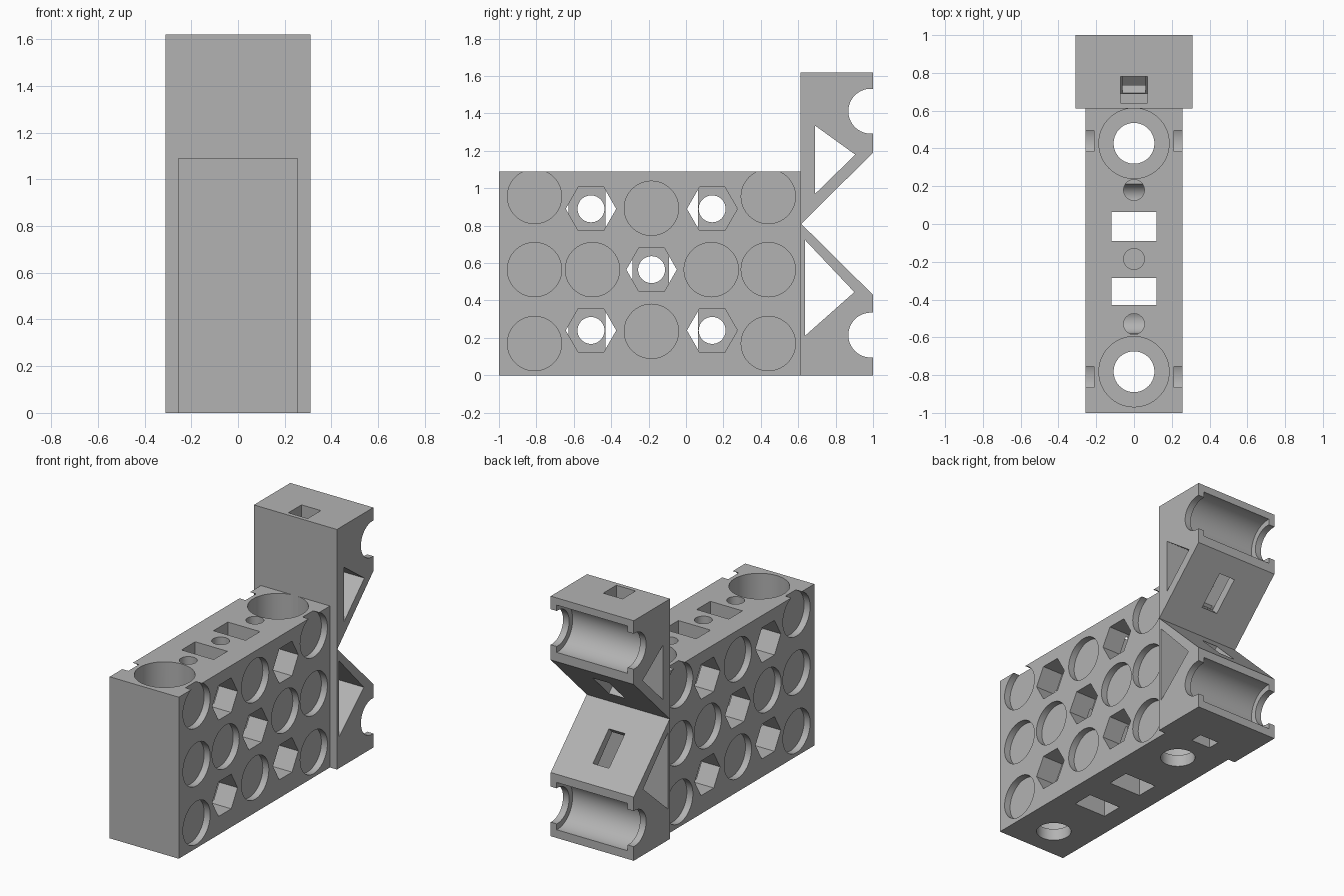
import bpy, bmesh
from math import cos, sin, pi, radians
from mathutils import Vector

old = bpy.data.objects.get("Cube")
if old:
    bpy.data.objects.remove(old)

mat = bpy.data.materials.new("light grey plastic")
mat.use_nodes = True
GREY = (0.45, 0.45, 0.45, 1)
mat.diffuse_color = GREY
mat.node_tree.nodes["Principled BSDF"].inputs["Base Color"].default_value = GREY


def prism(name, points, axis, low, high):
    """Extrude a 2D outline along x (outline in y, z) or z (outline in x, y)."""
    place = (lambda a, b, h: (h, a, b)) if axis == "x" else (lambda a, b, h: (a, b, h))
    bm = bmesh.new()
    base = bm.faces.new([bm.verts.new(place(a, b, low)) for a, b in points])
    moved = bmesh.ops.extrude_face_region(bm, geom=[base])["geom"]
    verts = [v for v in moved if isinstance(v, bmesh.types.BMVert)]
    bmesh.ops.translate(bm, verts=verts, vec=Vector(place(0, 0, high - low)))
    bmesh.ops.recalc_face_normals(bm, faces=bm.faces)
    mesh = bpy.data.meshes.new(name)
    bm.to_mesh(mesh)
    bm.free()
    mesh.materials.append(mat)
    obj = bpy.data.objects.new(name, mesh)
    bpy.context.collection.objects.link(obj)
    return obj


def ring(a, b, r, n=64):
    return [(a + r * cos(2 * pi * i / n), b + r * sin(2 * pi * i / n)) for i in range(n)]


def rect(a0, a1, b0, b1):
    return [(a0, b0), (a1, b0), (a1, b1), (a0, b1)]


def cut(target, points, axis, low, high):
    """Subtract one prism from the target."""
    cutter = prism("cutter", points, axis, low, high)
    cutter.hide_render = True
    mod = target.modifiers.new("cut", "BOOLEAN")
    mod.operation = "DIFFERENCE"
    mod.solver = "EXACT"
    mod.object = cutter
    bpy.context.view_layer.objects.active = target
    bpy.ops.object.modifier_apply(modifier=mod.name)
    bpy.data.objects.remove(cutter)


def smooth(obj):
    bpy.ops.object.select_all(action="DESELECT")
    obj.select_set(True)
    bpy.context.view_layer.objects.active = obj
    bpy.ops.object.shade_smooth_by_angle(angle=radians(30))


# Main body
W, TOP, JOIN = 0.258, 1.09, 0.612
body = prism("main_body", rect(-1, JOIN, 0, TOP), "x", -W, W)

# Round shallow pockets on both sides
pockets = [(y, z) for y in (-0.81, 0.44) for z in (0.17, 0.565, 0.956)]
pockets += [(-0.5, 0.565), (0.135, 0.565), (-0.185, 0.235), (-0.185, 0.893)]
for y, z in pockets:
    for low, high in ((-0.4, -0.213), (0.213, 0.4)):
        cut(body, ring(y, z, 0.145), "x", low, high)

# Hexagonal nut recesses with through holes
nuts = [(y, z) for y in (-0.508, 0.14) for z in (0.24, 0.89)] + [(-0.184, 0.565)]
for y, z in nuts:
    for low, high in ((-0.4, -0.105), (0.105, 0.4)):
        cut(body, ring(y, z, 0.135, 6), "x", low, high)
    cut(body, ring(y, z, 0.072, 40), "x", -0.4, 0.4)

# Counterbored vertical holes, strap slots and small pilot holes
for y in (-0.782, 0.427):
    cut(body, ring(0, y, 0.186), "z", 0.08, 1.3)
    cut(body, ring(0, y, 0.108), "z", -0.1, 0.3)
for y0, y1 in ((-0.43, -0.285), (-0.09, 0.063)):
    cut(body, rect(-0.12, 0.12, y0, y1), "z", -0.1, 1.3)
for y in (-0.53, -0.185, 0.18):
    cut(body, ring(0, y, 0.055, 40), "z", 0.88, 1.3)
smooth(body)

# Rear bracket with a V notch in its back
B = 0.31
bracket = prism("rear_bracket", [(JOIN, 0), (1, 0), (1, 0.43), (JOIN + 0.004, 0.81),
                                 (1, 1.19), (1, 1.62), (JOIN, 1.62)], "x", -B, B)

# Triangular side windows
cut(bracket, [(0.69, 0.97), (0.905, 1.18), (0.69, 1.335)], "x", -0.5, 0.5)
cut(bracket, [(0.635, 0.725), (0.635, 0.21), (0.9, 0.445)], "x", -0.5, 0.5)

# Rod cradles: a wide trough between two narrower end lips
for z in (0.215, 1.412):
    cut(bracket, ring(0.988, z, 0.12), "x", -0.5, 0.5)
    cut(bracket, rect(0.988, 1.1, z - 0.12, z + 0.12), "x", -0.5, 0.5)
    cut(bracket, ring(0.99, z, 0.16), "x", -0.265, 0.265)

# Vertical tie slots, then slanted slots across the notch walls
cut(bracket, rect(-0.072, 0.072, 0.64, 0.78), "z", 1.15, 1.8)
cut(bracket, rect(-0.072, 0.072, 0.65, 0.735), "z", -0.1, 0.4)
for side in (-1, 1):
    y, z = 0.82, 0.81 + side * 0.205
    along, inward = Vector((1, side)) * 0.085, Vector((-1, side)) * 0.06
    mid = Vector((y, z))
    corners = [mid - along - inward, mid + along - inward,
               mid + along + inward, mid - along + inward]
    cut(bracket, [tuple(c) for c in corners], "x", -0.06, 0.06)
smooth(bracket)
